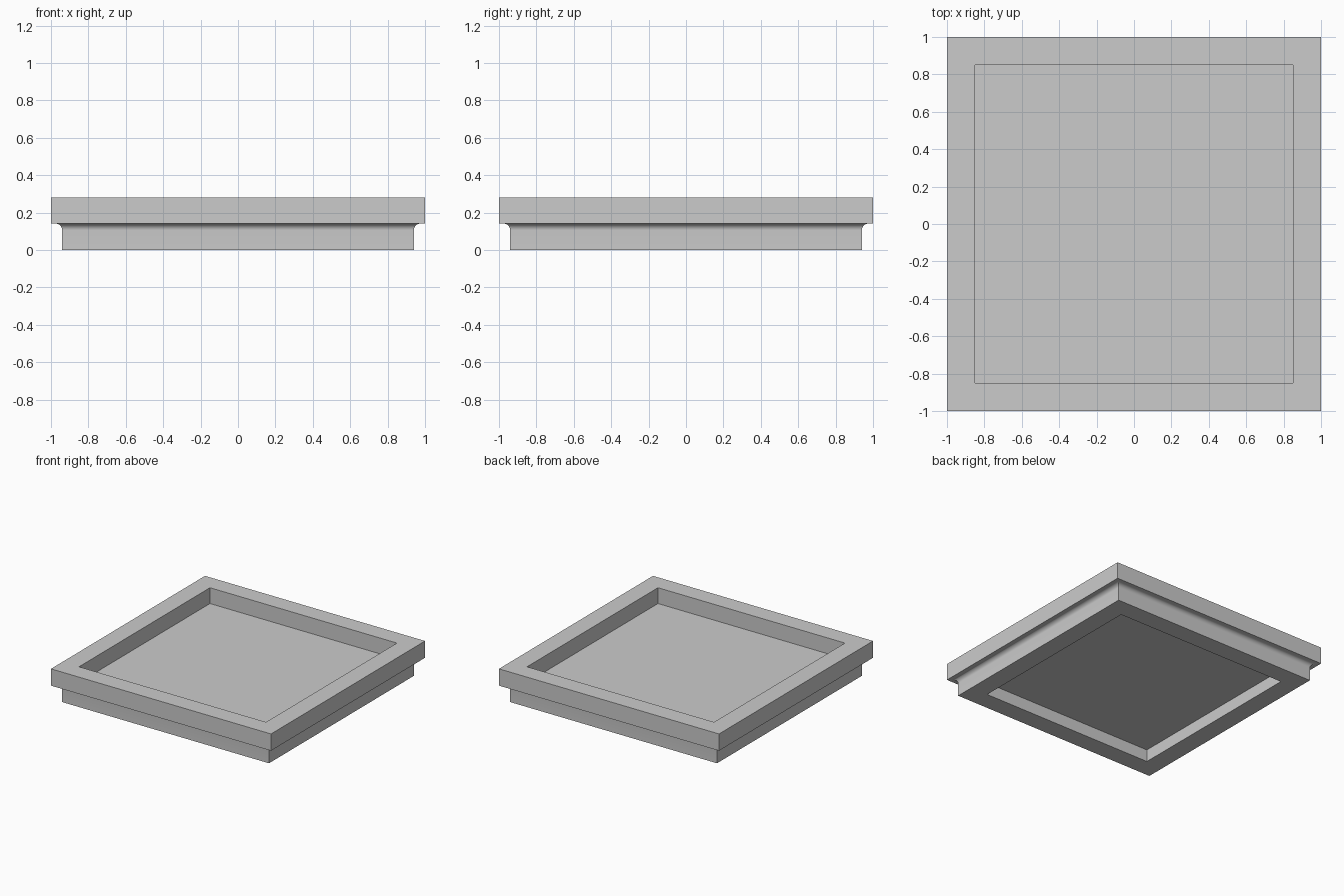
import bpy
import bmesh
import math

cube = bpy.data.objects.get("Cube")
if cube:
    bpy.data.objects.remove(cube, do_unlink=True)

# Plain grey material
grey = bpy.data.materials.new("plain_grey")
grey.use_nodes = True
colour = (0.6, 0.6, 0.6, 1)
grey.diffuse_color = colour
grey.node_tree.nodes["Principled BSDF"].inputs["Base Color"].default_value = colour

CORNERS = [(-1, -1), (1, -1), (1, 1), (-1, 1)]
OPENING, LEDGE_Z = 0.85, 0.1


def finish(name, bm):
    bmesh.ops.recalc_face_normals(bm, faces=bm.faces)
    mesh = bpy.data.meshes.new(name)
    bm.to_mesh(mesh)
    bm.free()
    mesh.materials.append(grey)
    obj = bpy.data.objects.new(name, mesh)
    bpy.context.collection.objects.link(obj)
    return obj


def square_sweep(name, profile):
    """Carry a closed (half width, height) profile round a mitred square."""
    bm = bmesh.new()
    rings = [[bm.verts.new((sx * r, sy * r, z)) for sx, sy in CORNERS]
             for r, z in profile]
    for a, b in zip(rings, rings[1:] + rings[:1]):
        for i in range(4):
            j = (i + 1) % 4
            bm.faces.new((a[i], a[j], b[j], b[i]))
    return finish(name, bm)


# Frame moulding: plinth, concave cove, overhanging lip and inner rabbet
plinth, lip_z, cove = 0.94, 0.142, 0.036
steps = 10
curve = []
for k in range(steps + 1):
    t = math.pi / 2 * k / steps
    curve.append((plinth + cove * (1 - math.cos(t)),
                  lip_z - cove * (1 - math.sin(t))))
profile = ([(0.785, 0), (plinth, 0)] + curve +
           [(1, lip_z), (1, 0.28), (OPENING, 0.28),
            (OPENING, LEDGE_Z), (0.785, LEDGE_Z)])
frame = square_sweep("frame", profile)
bpy.ops.object.select_all(action='DESELECT')
bpy.context.view_layer.objects.active = frame
frame.select_set(True)
bpy.ops.object.shade_smooth_by_angle(angle=math.radians(30))

# Flat panel resting on the ledge
bm = bmesh.new()
bmesh.ops.create_cube(bm, size=1)
for v in bm.verts:
    v.co.x *= 2 * OPENING
    v.co.y *= 2 * OPENING
    v.co.z = LEDGE_Z + (0.05 if v.co.z > 0 else 0)
finish("panel", bm)
